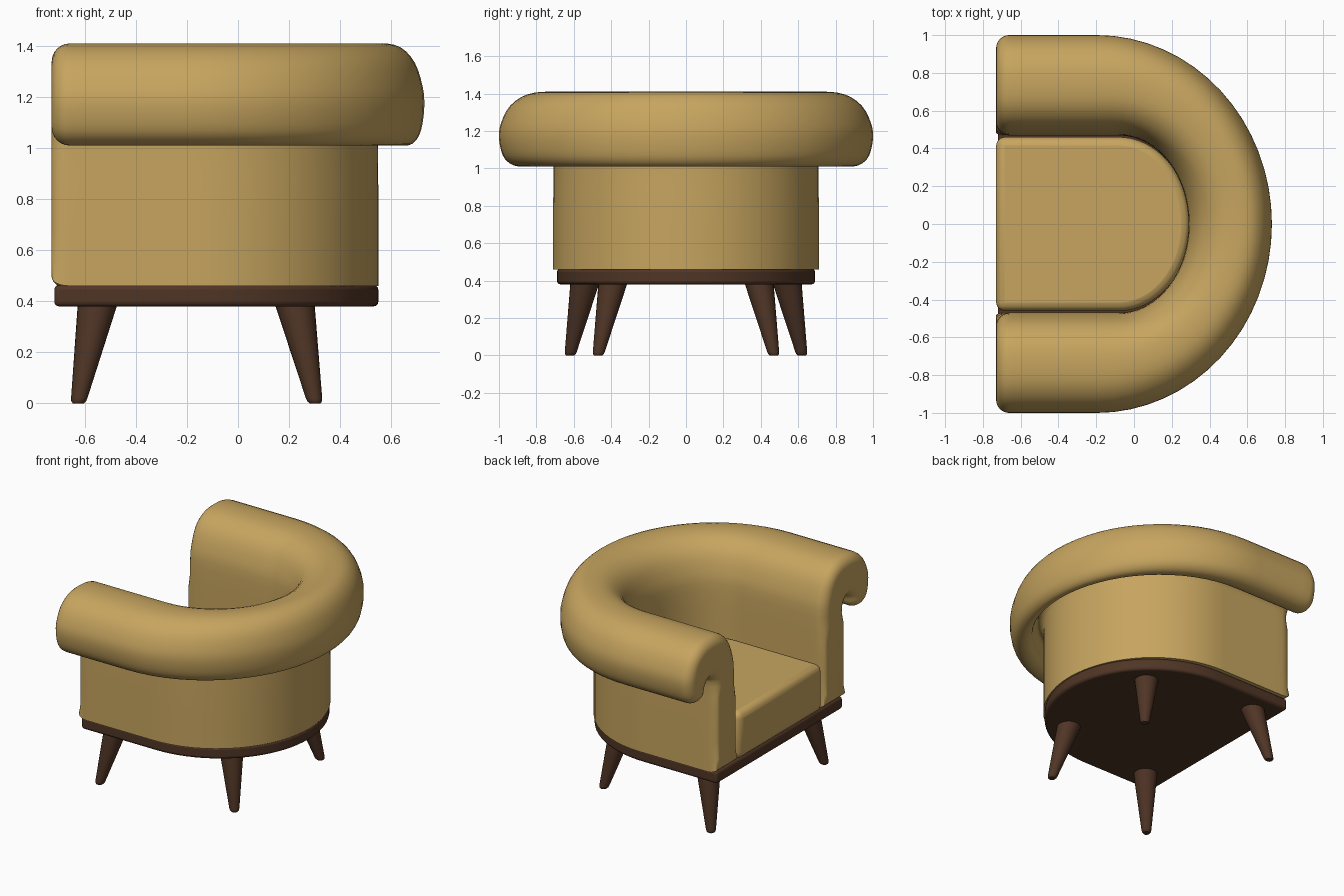
import bpy, bmesh
from math import sin, cos, pi
from mathutils import Vector

if "Cube" in bpy.data.objects:
    bpy.data.objects.remove(bpy.data.objects["Cube"], do_unlink=True)


def material(name, color):
    m = bpy.data.materials.new(name)
    m.use_nodes = True
    m.diffuse_color = (*color, 1)
    m.node_tree.nodes["Principled BSDF"].inputs["Base Color"].default_value = (*color, 1)
    return m


fabric = material("tan upholstery", (0.57, 0.375, 0.115))
wood = material("dark brown wood", (0.08, 0.036, 0.019))

FRONT = -0.73
# Horseshoe outlines: ellipse centre x, half length, half width
INNER = (-0.08, 0.37, 0.47)
WALL = (-0.15, 0.70, 0.71)
ROLL = (-0.20, 0.93, 1.00)


def horseshoe(shape, t, front=FRONT):
    """Point on a horseshoe: |t| < 1 is the curved back, up to 2 the straight arm."""
    c, a, b = shape
    if abs(t) <= 1:
        return Vector((c + a * cos(t * pi / 2), b * sin(t * pi / 2)))
    return Vector((c + (front - c) * (abs(t) - 1), b if t > 0 else -b))


def finish(name, bm, mat, bevel=0, segments=3):
    bmesh.ops.recalc_face_normals(bm, faces=bm.faces)
    mesh = bpy.data.meshes.new(name)
    bm.to_mesh(mesh)
    bm.free()
    mesh.materials.append(mat)
    ob = bpy.data.objects.new(name, mesh)
    bpy.context.collection.objects.link(ob)
    if bevel:
        mod = ob.modifiers.new("rounded edges", "BEVEL")
        mod.width, mod.segments = bevel, segments
        mod.limit_method, mod.angle_limit = "ANGLE", 0.6
    bpy.ops.object.select_all(action="DESELECT")
    ob.select_set(True)
    bpy.context.view_layer.objects.active = ob
    bpy.ops.object.shade_smooth_by_angle(angle=0.7)
    return ob


def loft(rings):
    """Skin a list of closed rings and cap both ends."""
    bm = bmesh.new()
    rows = [[bm.verts.new(p) for p in ring] for ring in rings]
    n = len(rows[0])
    for r0, r1 in zip(rows, rows[1:]):
        for i in range(n):
            j = (i + 1) % n
            bm.faces.new((r0[i], r0[j], r1[j], r1[i]))
    bm.faces.new(rows[0])
    bm.faces.new(rows[-1][::-1])
    return bm


def spline(points, steps):
    """Smooth curve through the points."""
    p = [Vector(q) for q in points]
    p = [p[0]] + p + [p[-1]]
    out = []
    for a, b, c, d in zip(p, p[1:], p[2:], p[3:]):
        for k in range(steps):
            t = k / steps
            out.append(0.5 * (2 * b + (c - a) * t + (2 * a - 5 * b + 4 * c - d) * t * t
                              + (3 * b - a - 3 * c + d) * t ** 3))
    return out + [p[-1]]


# Arm cross-section: up the inside, over the roll, round the hooked lip, down the outside
section = spline([(0.47, 0.46), (0.47, 0.8), (0.47, 1.08), (0.485, 1.2), (0.535, 1.32),
                  (0.62, 1.39), (0.73, 1.41), (0.85, 1.395), (0.94, 1.335), (0.99, 1.24),
                  (1.0, 1.16), (0.98, 1.07), (0.94, 1.025), (0.89, 1.01), (0.84, 1.02),
                  (0.81, 1.05), (0.795, 1.10), (0.76, 1.13), (0.725, 1.11), (0.71, 1.05),
                  (0.71, 0.8), (0.71, 0.46)], 3)


def arm_ring(t, inset=0, front=FRONT):
    inner, wall, roll = (horseshoe(s, t, front) for s in (INNER, WALL, ROLL))
    ring = []
    for i, p in enumerate(section):
        tan = (section[(i + 1) % len(section)] - section[i - 1]).normalized()
        depth = inset * (1 if p.y > 1 else 0.5)
        y, z = p.x + tan.y * depth, p.y - tan.x * depth
        if y < WALL[2]:
            flat = inner.lerp(wall, (y - INNER[2]) / (WALL[2] - INNER[2]))
        else:
            flat = wall.lerp(roll, (y - WALL[2]) / (ROLL[2] - WALL[2]))
        ring.append((flat.x, flat.y, z))
    return ring


# Wraparound arms and back, with rounded front ends
ROUND = 0.07
ends = [(ROUND * (1 - cos(a)), FRONT + ROUND * (1 - sin(a)))
        for a in [k * pi / 12 for k in range(7)]]
rings = [arm_ring(-2, d, x) for d, x in reversed(ends)]
rings += [arm_ring(k / 16, 0, FRONT + ROUND) for k in range(-30, 31, 1)]
rings += [arm_ring(2, d, x) for d, x in ends]
finish("rolled_arms_and_back", loft(rings), fabric)


def slab(name, shape, front, low, high, mat, bevel):
    """Horseshoe-shaped block with rounded edges."""
    outline = [horseshoe(shape, k / 20, front) for k in range(-20, 21)]
    outline = [horseshoe(shape, -2, front)] + outline + [horseshoe(shape, 2, front)]
    return finish(name, loft([[(p.x, p.y, z) for p in outline] for z in (low, high)]),
                  mat, bevel)


slab("seat_cushion", (-0.08, 0.375, 0.46), FRONT, 0.455, 0.78, fabric, 0.045)
slab("base_plinth", (-0.15, 0.70, 0.69), -0.72, 0.38, 0.463, wood, 0.018)


# Splayed tapered legs
def leg(name, top, foot):
    rings = []
    for f, r in ((0, 0.022), (0.02, 0.029), (0.05, 0.032), (1, 0.078)):
        c = Vector(foot).lerp(Vector(top), f)
        rings.append([(c.x + r * cos(k * pi / 12), c.y + r * sin(k * pi / 12), c.z)
                      for k in range(24)])
    finish(name, loft(rings), wood)


for side, s in (("left", 1), ("right", -1)):
    leg(f"open_end_leg_{side}", (-0.55, 0.54 * s, 0.39), (-0.626, 0.62 * s, 0))
    leg(f"back_end_leg_{side}", (0.222, 0.39 * s, 0.39), (0.302, 0.47 * s, 0))
